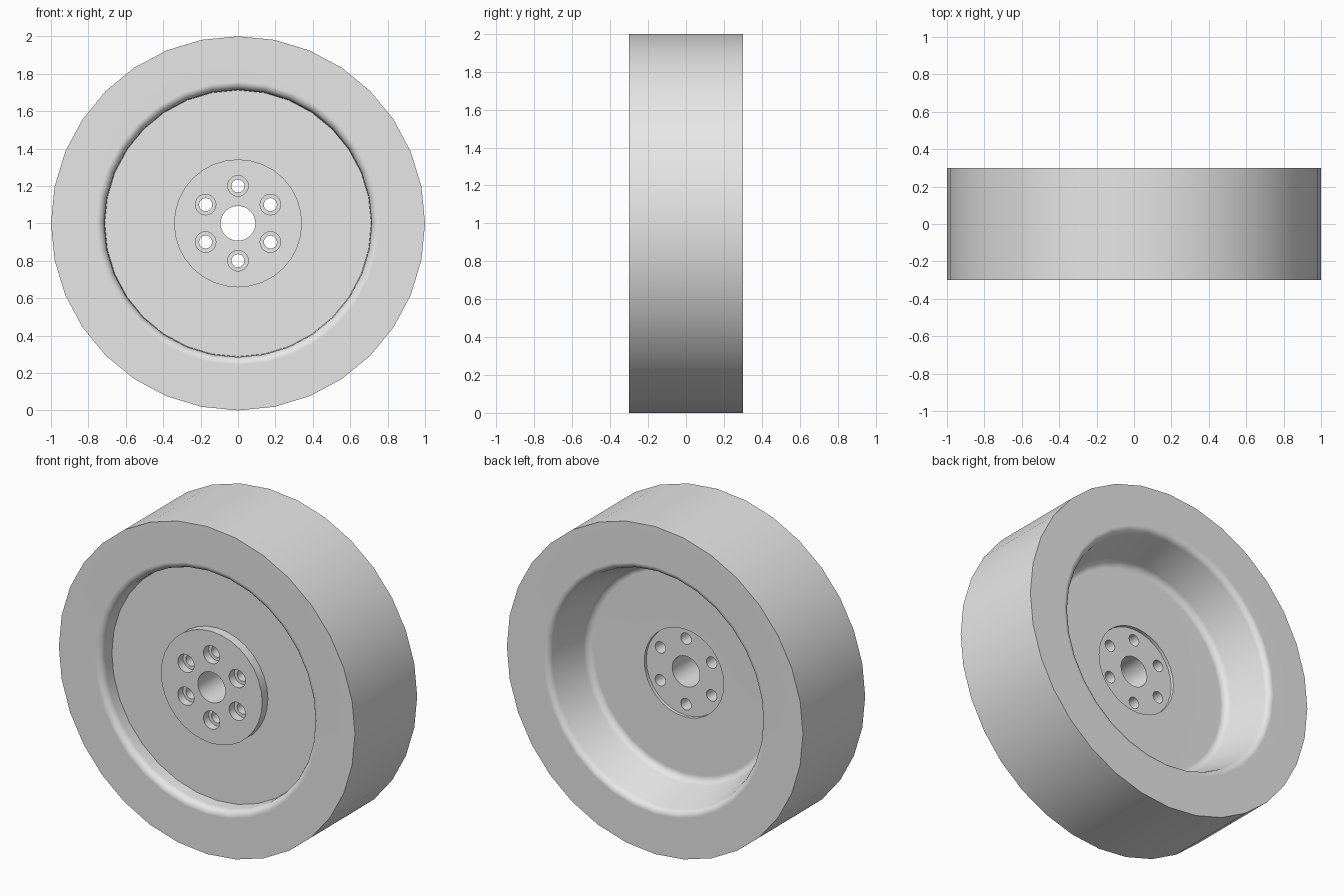
import bpy, bmesh
from math import sin, cos, pi
from mathutils import Matrix, Vector

cube = bpy.data.objects.get("Cube")
if cube:
    bpy.data.objects.remove(cube, do_unlink=True)

WIDTH, CENTRE = 0.6, 1.0
FRONT, BACK = -WIDTH / 2, WIDTH / 2
DISC_FRONT, DISC_BACK = -0.2, 0.02
HUB_FRONT, HUB_BACK = -0.255, 0.0


def lathe(name, profile, sides, centres):
    """Spin a closed (radius, y) profile about the y axis at every centre."""
    bm = bmesh.new()
    for x, z in centres:
        rings = []
        for i in range(sides):
            a = 2 * pi * i / sides
            rings.append([bm.verts.new((x + r * cos(a), y, z + r * sin(a)))
                          for r, y in profile])
        n = len(profile)
        for i in range(sides):
            p, q = rings[i], rings[(i + 1) % sides]
            for j in range(n):
                k = (j + 1) % n
                if profile[j][0] or profile[k][0]:
                    bm.faces.new((p[j], p[k], q[k], q[j]))
    bmesh.ops.remove_doubles(bm, verts=bm.verts, dist=1e-5)
    bmesh.ops.recalc_face_normals(bm, faces=bm.faces)
    mesh = bpy.data.meshes.new(name)
    bm.to_mesh(mesh)
    bm.free()
    obj = bpy.data.objects.new(name, mesh)
    bpy.context.collection.objects.link(obj)
    return obj


def arc(r, y, radius, start, end, steps=5):
    """Fillet points around (r, y), angles in quarter turns."""
    angles = [(start + (end - start) * i / steps) * pi / 2 for i in range(steps + 1)]
    return [(r + radius * cos(a), y + radius * sin(a)) for a in angles]


# Wheel section: bore, raised hub, front dish, rim, deep tapered back dish
profile = [(0.093, HUB_FRONT), (0.342, HUB_FRONT), (0.342, DISC_FRONT), (0.712, DISC_FRONT)]
profile += arc(0.757, FRONT + 0.042, 0.042, -2, -1)
profile += [(1.0, FRONT), (1.0, BACK)]
profile += arc(0.755, BACK - 0.04, 0.04, 1, 1.85)
profile += arc(0.61, DISC_BACK + 0.045, 0.045, -0.15, -1)
profile += [(0.268, DISC_BACK), (0.268, HUB_BACK), (0.093, HUB_BACK)]
wheel = lathe("wheel", profile, 32, [(0, CENTRE)])

# Six counterbored bolt holes
hole = [(0, -0.4), (0.055, -0.4), (0.055, -0.205), (0.035, -0.205), (0.035, 0.2), (0, 0.2)]
spots = [(0.2 * cos(a), CENTRE + 0.2 * sin(a)) for a in (pi / 6 + i * pi / 3 for i in range(6))]
cutter = lathe("bolt_hole_cutter", hole, 20, spots)
cutter.hide_render = True
cut = wheel.modifiers.new("bolt_holes", 'BOOLEAN')
cut.operation = 'DIFFERENCE'
cut.solver = 'EXACT'
cut.object = cutter
graph = bpy.context.evaluated_depsgraph_get()
wheel.data = bpy.data.meshes.new_from_object(wheel.evaluated_get(graph))
wheel.modifiers.clear()
bpy.data.objects.remove(cutter, do_unlink=True)

# Plain grey metal
metal = bpy.data.materials.new("light_grey_metal")
metal.use_nodes = True
grey = (0.8, 0.8, 0.8, 1)
metal.diffuse_color = grey
metal.node_tree.nodes["Principled BSDF"].inputs["Base Color"].default_value = grey
wheel.data.materials.clear()
wheel.data.materials.append(metal)

# Smooth fillets and tread, sharp edges, flat side faces
bpy.ops.object.select_all(action='DESELECT')
wheel.select_set(True)
bpy.context.view_layer.objects.active = wheel
bpy.ops.object.shade_smooth_by_angle(angle=pi / 6)
weighted = wheel.modifiers.new("weighted_normals", 'WEIGHTED_NORMAL')
weighted.keep_sharp = True
